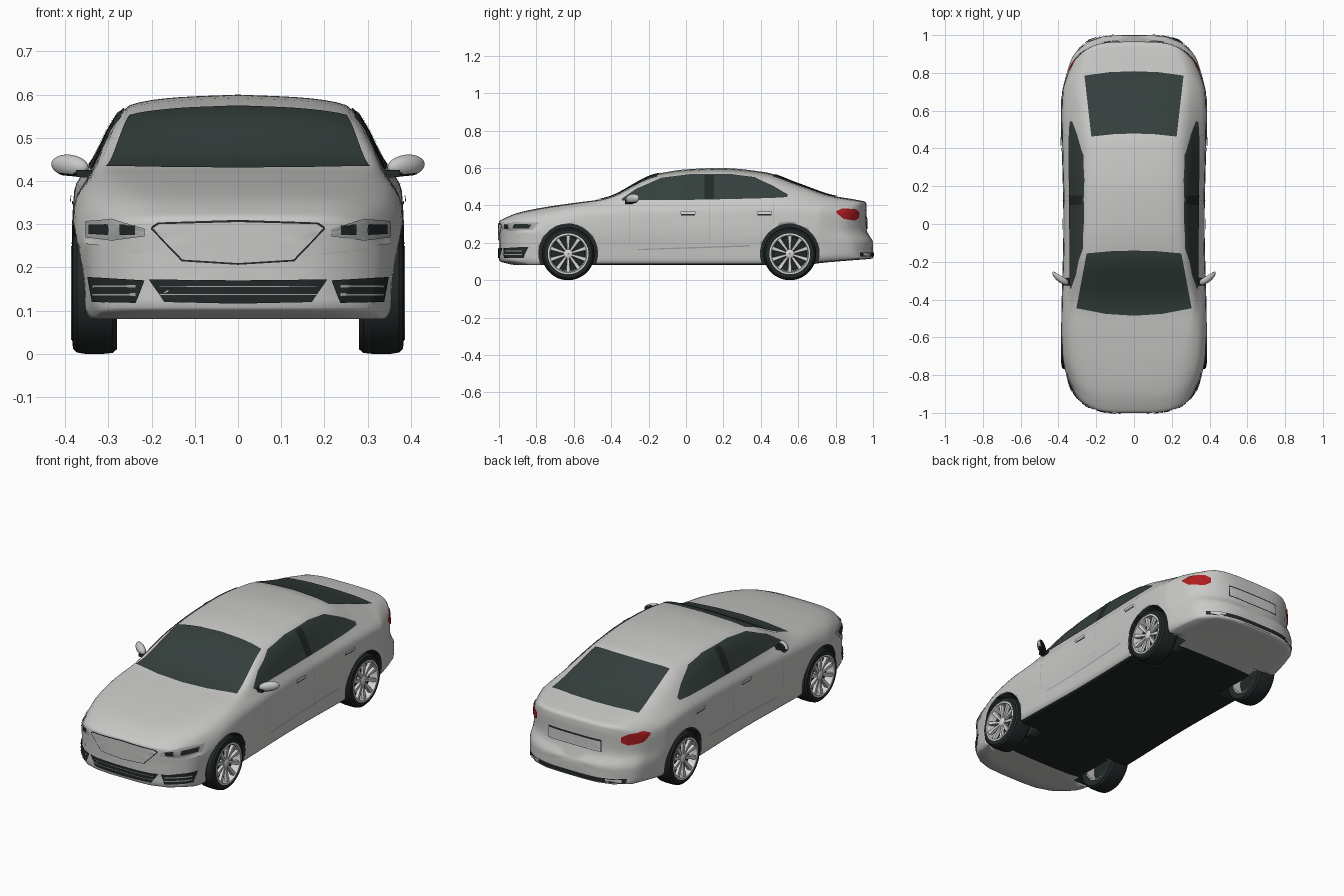
import bpy, bmesh, math
from mathutils import Vector
from mathutils.bvhtree import BVHTree

if "Cube" in bpy.data.objects:
    bpy.data.objects.remove(bpy.data.objects["Cube"])


def material(name, r, g, b):
    m = bpy.data.materials.new(name)
    m.diffuse_color = (r, g, b, 1)
    m.use_nodes = True
    m.node_tree.nodes["Principled BSDF"].inputs["Base Color"].default_value = m.diffuse_color
    return m


PAINT = material("silver_paint", .58, .58, .57)
GLASS = material("dark_glass", .035, .05, .046)
BLACK = material("black_trim", .016, .021, .021)
RED = material("red_lens", .42, .012, .014)
ALLOY = material("alloy", .68, .68, .67)
LAMP = material("lamp_grey", .36, .37, .37)


def curve(keys, t):
    """Smooth curve through (t, value) keys that never overshoots."""
    n = len(keys)
    t = min(max(t, keys[0][0]), keys[-1][0])
    i = next(k for k in range(n - 1) if t <= keys[k + 1][0])
    d = [(keys[k + 1][1] - keys[k][1]) / (keys[k + 1][0] - keys[k][0]) for k in range(n - 1)]

    def slope(k):
        if k == 0 or k == n - 1:
            return d[min(k, n - 2)]
        a, b = d[k - 1], d[k]
        return 0 if a * b <= 0 else 2 * a * b / (a + b)
    h = keys[i + 1][0] - keys[i][0]
    u = (t - keys[i][0]) / h
    return ((2*u**3 - 3*u*u + 1) * keys[i][1] + (u**3 - 2*u*u + u) * h * slope(i)
            + (3*u*u - 2*u**3) * keys[i + 1][1] + (u**3 - u*u) * h * slope(i + 1))


def make(name, verts, faces, mats, angle=35, mirror=False, recalc=True):
    me = bpy.data.meshes.new(name)
    me.from_pydata([tuple(v) for v in verts], [], faces)
    if recalc:
        bm = bmesh.new()
        bm.from_mesh(me)
        bmesh.ops.recalc_face_normals(bm, faces=bm.faces[:])
        bm.to_mesh(me)
        bm.free()
    for m in mats:
        me.materials.append(m)
    me.shade_smooth()
    me.set_sharp_from_angle(angle=math.radians(angle))
    ob = bpy.data.objects.new(name, me)
    bpy.context.collection.objects.link(ob)
    if mirror:
        mod = ob.modifiers.new("mirror", 'MIRROR')
        mod.use_mirror_merge = False
    return ob


# Body shape along its length
TOP = [(-1, .318), (-.9, .36), (-.757, .39), (-.57, .417), (-.47, .43), (-.41, .445), (-.16, .567),
       (.02, .594), (.18, .6), (.42, .578), (.607, .513), (.794, .45), (.9, .435), (1, .42)]
BELT = [(-1, .298), (-.9, .335), (-.7, .375), (-.5, .4), (-.3, .412), (0, .42), (.5, .434), (.8, .422), (1, .4)]
BELT_W = [(-1, .29), (-.8, .333), (-.5, .345), (0, .343), (.5, .345), (.8, .325), (1, .28)]
RAIL_W = [(-1, .2), (-.6, .28), (-.42, .305), (-.14, .26), (.2, .25), (.5, .238), (.8, .265), (1, .22)]
WIDTH = [(-1, .345), (-.9, .365), (-.75, .382), (-.55, .385), (0, .374), (.6, .385), (.8, .38), (.9, .366), (1, .335)]
FLOOR = [(-1, .1), (-.9, .08), (.6, .08), (.75, .095), (1, .115)]


def section(s):
    top, belt, w, zb = curve(TOP, s), curve(BELT, s), curve(WIDTH, s), curve(FLOOR, s)
    bw, rw = curve(BELT_W, s), curve(RAIL_W, s)
    rise = top - belt
    pts = [(0, zb), (.9*w, zb), (.965*w, zb + .025), (.98*w, .17), (w, .255), (.985*w, belt - .055),
           (bw, belt), (rw, belt + .86*rise), (.55*rw, belt + .965*rise), (0, top)]
    t = [0]
    for a, b in zip(pts, pts[1:]):
        t.append(t[-1] + math.dist(a, b))
    kx, kz = [[(t[i], p[c]) for i, p in enumerate(pts)] for c in (0, 1)]
    ts = [t[i] + (t[i+1] - t[i]) * k / 4 for i in range(9) for k in range(4)] + [t[-1]]
    half = [(curve(kx, q), curve(kz, q)) for q in ts]
    return half + [(-x, z) for x, z in half[-2:0:-1]]


def place(x, s, z):
    # bumpers bow round in plan, and the tail leans forward above the bumper
    f = max(0, (abs(s) - .5) / .5) ** 1.5
    y = s - math.copysign(.15 * f * (abs(x) / .35) ** 4, s)
    q = min(max((z - .2) / .07, 0), 1)
    return x, y - .035 * max(0, (s - .8) / .2) * q * q * (3 - 2*q), z


rings = [(-1, t) for t in (.25, .5, .75, .93)] + [(-.996, .975)]
rings += [(-.985 + 1.97 * i / 90, 1) for i in range(91)]
rings += [(.996, .975)] + [(1, t) for t in (.93, .75, .5, .25)]
verts, faces = [], []
for s, t in rings:
    ring = section(s)
    verts += [place(x * t, s, .21 + (z - .21) * t) for x, z in ring]
n = len(ring)
for r in range(len(rings) - 1):
    for i in range(n):
        j = (i + 1) % n
        faces.append((r*n + i, r*n + j, (r+1)*n + j, (r+1)*n + i))
for base, s in ((0, -1), ((len(rings) - 1) * n, 1)):
    verts.append(place(0, s, .21))
    faces += [(base + i, base + (i + 1) % n, len(verts) - 1) for i in range(n)]
body = make("body", verts, faces, [PAINT, BLACK], 40)
for p in body.data.polygons:
    if p.normal.z < -.7 and -.74 < p.center.y < .66:
        p.material_index = 1
TREE = BVHTree.FromPolygons([v.co.copy() for v in body.data.vertices], [tuple(p.vertices) for p in body.data.polygons])

# Wheel arches cut from the body
AXLES = (-.63, .555)
for y in AXLES:
    for side in (-1, 1):
        ring = [(math.cos(a), math.sin(a)) for a in (math.tau * i / 64 for i in range(64))]
        vs = [(side * x, y + .157 * c, .143 + .157 * d) for x in (.24, .6) for c, d in ring]
        fs = [(i, (i+1) % 64, 64 + (i+1) % 64, 64 + i) for i in range(64)]
        fs += [tuple(range(64)), tuple(range(64, 128))]
        cutter = make("arch_cutter", vs, fs, [PAINT, BLACK])
        for p in cutter.data.polygons:
            p.material_index = 1
        cutter.hide_render = True
        mod = body.modifiers.new("arch", 'BOOLEAN')
        mod.operation, mod.solver, mod.object = 'DIFFERENCE', 'EXACT', cutter
bpy.context.view_layer.update()
cut = bpy.data.meshes.new_from_object(body.evaluated_get(bpy.context.evaluated_depsgraph_get()))
body.modifiers.clear()
body.data = cut
for ob in [o for o in bpy.data.objects if o.name.startswith("arch_cutter")]:
    bpy.data.objects.remove(ob)

X, Y, Z = Vector((1, 0, 0)), Vector((0, 1, 0)), Vector((0, 0, 1))
FRONT, BACK, SIDE, ABOVE = (-Y, X, Z), (Y, X, Z), (X, Y, Z), (Z, X, Y)
CORNER = (Vector((1, 1, 0)).normalized(), Vector((-1, 1, 0)).normalized(), Z)


def plate(name, mat, view, upper, lower, mirror=False, lift=.004, cols=28, rows=10):
    """Thin plate between two lines, laid onto the body."""
    d, right, up = view

    def at(line, t):
        k = min(int(t * (len(line) - 1)), len(line) - 2)
        return Vector(line[k]).lerp(Vector(line[k + 1]), t * (len(line) - 1) - k)
    vs, fs = [], []
    for r in range(rows + 1):
        for c in range(cols + 1):
            p = at(upper, c / cols).lerp(at(lower, c / cols), r / rows)
            o = right * p.x + up * p.y + d * 3
            hit, normal, _, _ = TREE.ray_cast(o, -d)
            if hit is None:
                hit, normal, _, _ = TREE.find_nearest(o - d * 2.2)
            vs.append(hit + normal * (lift if normal.dot(d) > 0 else -lift))
    for r in range(rows):
        for c in range(cols):
            a = r * (cols + 1) + c
            fs.append((a, a + 1, a + cols + 2, a + cols + 1))
    a, b, c = vs[fs[cols // 2][0]], vs[fs[cols // 2][1]], vs[fs[cols // 2][2]]
    if (b - a).cross(c - a).dot(d) < 0:
        fs = [f[::-1] for f in fs]
    return make(name, vs, fs, [mat], 40, mirror, recalc=False)


def sym(pts):
    return pts + [(-x, y) for x, y in pts[::-1] if x != 0]


def box(x0, x1, y0, y1):
    return [(x0, y1), (x1, y1)], [(x0, y0), (x1, y0)]


# Windows
plate("windscreen", GLASS, ABOVE, sym([(-.25, -.155), (-.12, -.143), (0, -.14)]),
      sym([(-.305, -.445), (-.15, -.475), (0, -.485)]), rows=16)
plate("rear_window", GLASS, ABOVE, sym([(-.262, .785), (-.13, .803), (0, .808)]),
      sym([(-.225, .462), (-.11, .474), (0, .478)]), rows=16)
plate("side_window", GLASS, SIDE,
      [(-.345, .432), (-.265, .488), (-.13, .545), (.02, .564), (.23, .566), (.366, .548), (.47, .5), (.545, .455)],
      [(-.34, .424), (-.25, .426), (-.12, .427), (.02, .428), (.23, .432), (.366, .435), (.47, .438), (.54, .442)],
      True, cols=42)
plate("door_pillar", BLACK, SIDE, *box(.1, .15, .432, .558), True, .006, 4)

# Front: grille, lamps and intakes
plate("grille_surround", BLACK, FRONT, sym([(-.2, .294), (-.185, .304), (0, .31)]),
      sym([(-.2, .288), (-.13, .214), (0, .206)]), lift=.0025)
plate("grille", PAINT, FRONT, sym([(-.195, .291), (-.182, .3), (0, .305)]),
      sym([(-.195, .289), (-.128, .218), (0, .21)]), lift=.005)
plate("headlamp", LAMP, FRONT, [(.215, .29), (.29, .31), (.35, .306)], [(.215, .272), (.29, .262), (.35, .268)], True)
for x0, x1 in ((.235, .27), (.295, .34)):
    plate("headlamp_lens", BLACK, FRONT, *box(x0, x1, .275, .297), True, .007, 6, 4)
plate("lower_intake", BLACK, FRONT, sym([(-.205, .172), (0, .17)]), sym([(-.17, .12), (0, .116)]))
plate("side_intake", BLACK, FRONT, [(.215, .17), (.345, .178)], [(.235, .118), (.335, .12)], True)
for z in (.137, .156):
    plate("intake_bar", LAMP, FRONT, *box(.235, .332, z - .003, z + .003), True, .007, 14, 2)
    plate("intake_mesh_bar", LAMP, FRONT, *box(-.18, .18, z - .001, z + .001), False, .006, 20, 2)

# Rear: lamps, plate recess, lower trim and exhausts
plate("tail_lamp", RED, CORNER, [(.325, .368), (.36, .382), (.44, .38), (.475, .362)],
      [(.325, .358), (.36, .328), (.44, .318), (.475, .335)], True)
plate("plate_recess_edge", BLACK, BACK, *box(-.16, .16, .272, .338), lift=.003)
plate("plate_recess", PAINT, BACK, *box(-.156, .156, .275, .33), lift=.006)
plate("rear_lower_trim", BLACK, BACK, *box(-.29, .29, .126, .148))
plate("exhaust", ALLOY, BACK, *box(.2, .27, .129, .145), True, .008, 6, 4)

# Side trim: sill strip, door seams and handles
plate("sill_strip", LAMP, SIDE, [(-.26, .167), (.34, .188)], [(-.26, .161), (.34, .18)], True, .003, rows=2)
for y, z1 in ((-.3, .41), (.125, .42), (.47, .425)):
    plate("door_seam", LAMP, SIDE, *box(y - .0012, y + .0012, .2 if y < .4 else .3, z1), True, .002, 2, 16)
for y in (.01, .42):
    plate("door_handle_shadow", BLACK, SIDE, *box(y - .038, y + .038, .346, .353), True, .004, 8, 2)
    plate("door_handle", ALLOY, SIDE, *box(y - .04, y + .04, .352, .366), True, .009, 8, 4)

# Door mirrors: swept shell with dark base and glass
bm = bmesh.new()
bmesh.ops.create_uvsphere(bm, u_segments=24, v_segments=16, radius=1)
for v in bm.verts:
    x, y, z = v.co
    y = min(y, .45)
    v.co = (.389 + .043 * x, -.285 + .028 * y + .025 * x, .435 + .026 * max(z, -.9) + .004 * x)
me = bpy.data.meshes.new("door_mirror")
bm.to_mesh(me)
bm.free()
me.materials.append(PAINT)
me.materials.append(BLACK)
for p in me.polygons:
    p.material_index = int(p.center.z < .418 or p.normal.y > .75)
me.shade_smooth()
me.set_sharp_from_angle(angle=math.radians(40))
mirror_ob = bpy.data.objects.new("door_mirror", me)
bpy.context.collection.objects.link(mirror_ob)
mirror_ob.modifiers.new("mirror", 'MIRROR').use_mirror_merge = False
arm = [(x, y, z) for x, z0, z1 in ((.32, .405, .425), (.375, .41, .425)) for y in (-.325, -.285) for z in (z0, z1)]
make("mirror_arm", arm, [(0, 1, 3, 2), (4, 5, 7, 6), (0, 1, 5, 4), (2, 3, 7, 6), (0, 2, 6, 4), (1, 3, 7, 5)],
     [BLACK], 30, True)


def lathe(name, mat, y, profile, sides=48):
    """Closed (radius, x) profile turned round an axle."""
    vs = [(x, y + r * math.cos(a), .141 + r * math.sin(a))
          for a in (math.tau * i / sides for i in range(sides)) for r, x in profile]
    m = len(profile)
    fs = [(i*m + k, i*m + (k+1) % m, ((i+1) % sides)*m + (k+1) % m, ((i+1) % sides)*m + k)
          for i in range(sides) for k in range(m)]
    make(name, vs, fs, [mat], 35, True)


# Wheels
for y in AXLES:
    lathe("tyre", BLACK, y, [(.098, .283), (.13, .28), (.139, .29), (.141, .31), (.141, .355), (.138, .373),
                             (.129, .382), (.108, .384), (.1, .375)])
    lathe("rim", ALLOY, y, [(.109, .386), (.1, .387), (.094, .37), (.092, .285), (.099, .285), (.103, .37)])
    lathe("brake_disc", BLACK, y, [(.001, .335), (.091, .335), (.091, .345), (.001, .345)])
    lathe("hub", ALLOY, y, [(.001, .345), (.024, .345), (.024, .372), (.016, .377), (.001, .377)], 24)
    vs, fs = [], []
    for k in range(10):
        a = math.tau * k / 10 + math.pi / 10
        b = len(vs)
        for r, w, x0, x1 in ((.018, .006, .358, .372), (.099, .0125, .366, .382)):
            for u, x in ((-w, x0), (w, x0), (w * .8, x1), (-w * .8, x1)):
                vs.append((x, y + r * math.cos(a) - u * math.sin(a), .141 + r * math.sin(a) + u * math.cos(a)))
        fs += [tuple(b + i for i in f) for f in ((0, 1, 2, 3), (4, 5, 6, 7), (0, 1, 5, 4),
                                                 (1, 2, 6, 5), (2, 3, 7, 6), (3, 0, 4, 7))]
    make("wheel_spokes", vs, fs, [ALLOY], 30, True)
